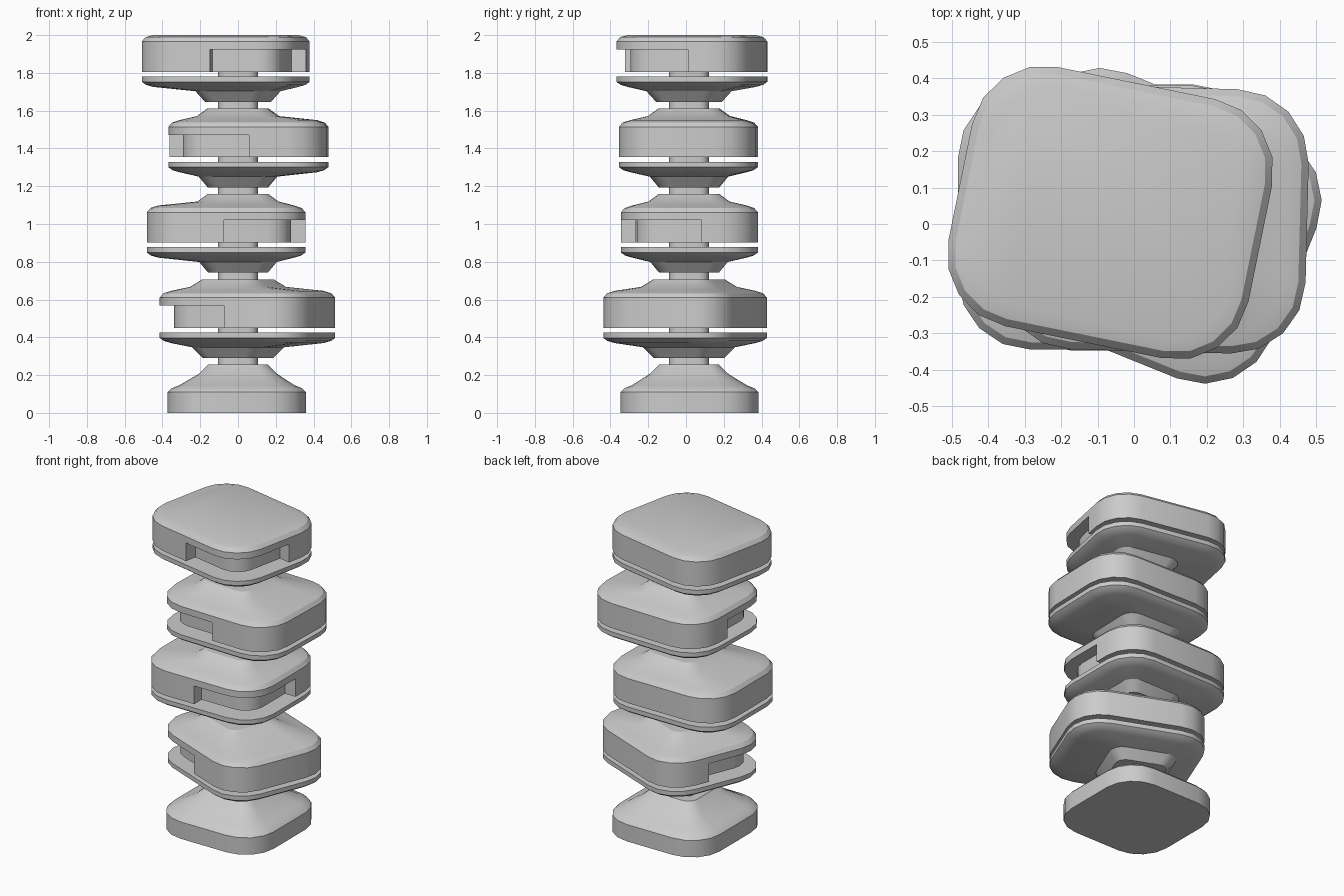
import bpy, bmesh
from math import sin, cos, pi, radians

if "Cube" in bpy.data.objects:
    bpy.data.objects.remove(bpy.data.objects["Cube"])

AXIS = (0.0, 0.016)      # centre line of the necks
W, H, R = 0.84, 0.725, 0.2   # block footprint and corner radius


def outline(c, w, h, r, deg, seg=4):
    """Rounded rectangle, rotated about its centre."""
    a = radians(deg)
    pts = []
    for k, (sx, sy) in enumerate([(1, 1), (-1, 1), (-1, -1), (1, -1)]):
        for i in range(seg + 1):
            t = (k + i / seg) * pi / 2
            u = sx * (w / 2 - r) + r * cos(t)
            v = sy * (h / 2 - r) + r * sin(t)
            pts.append((c[0] + u * cos(a) - v * sin(a), c[1] + u * sin(a) + v * cos(a)))
    return pts


def loft(name, rings):
    """Closed solid through a list of (z, outline)."""
    bm = bmesh.new()
    loops = [[bm.verts.new((x, y, z)) for x, y in pts] for z, pts in rings]
    n = len(loops[0])
    for a, b in zip(loops, loops[1:]):
        for i in range(n):
            j = (i + 1) % n
            bm.faces.new((a[i], a[j], b[j], b[i]))
    bm.faces.new(loops[0])
    bm.faces.new(loops[-1])
    bmesh.ops.recalc_face_normals(bm, faces=bm.faces)
    me = bpy.data.meshes.new(name)
    bm.to_mesh(me)
    bm.free()
    ob = bpy.data.objects.new(name, me)
    bpy.context.collection.objects.link(ob)
    return ob


def select(ob):
    bpy.ops.object.select_all(action='DESELECT')
    ob.select_set(True)
    bpy.context.view_layer.objects.active = ob


def smooth(ob):
    select(ob)
    bpy.ops.object.shade_smooth_by_angle(angle=radians(28))


def neck(name, z0, z1):
    smooth(loft(name, [(z, outline(AXIS, 0.21, 0.21, 0.05, 0))
                       for z in (z0 - 0.004, z1 + 0.004)]))


def shell(c, w, h, deg):
    """Helpers giving the inset outer outline and the square hub outline."""
    out = lambda d: outline(c, w - 2 * d, h - 2 * d, R - d, deg)
    hub = lambda half: outline(AXIS, 2 * half, 2 * half, half * 0.4, deg)
    return out, hub


def cut_notch(body, c, deg, z0, z1, side):
    """Recess wrapping one front corner of a block."""
    u0, v1, d, r = -0.012, 0.065, 0.077, R - 0.077
    x1, y0 = W / 2 - d, -H / 2 + d
    pts = [(u0, y0), (u0, -0.7), (0.7, -0.7), (0.7, v1), (x1, v1)]
    pts += [(x1 - r + r * cos(i * pi / 8), y0 + r - r * sin(i * pi / 8)) for i in range(5)]
    a = radians(deg)
    world = [(c[0] + side * u * cos(a) - v * sin(a), c[1] + side * u * sin(a) + v * cos(a))
             for u, v in pts]
    cutter = loft("notch_cutter", [(z0 - 0.01, world), (z1, world)])
    cutter.hide_render = True
    select(body)
    m = body.modifiers.new("notch", 'BOOLEAN')
    m.operation, m.solver, m.object = 'DIFFERENCE', 'EXACT', cutter
    bpy.ops.object.modifier_apply(modifier=m.name)
    bpy.data.objects.remove(cutter, do_unlink=True)


# Base foot
out, hub = shell((-0.006, 0.018), 0.732, 0.73, 0)
smooth(loft("base", [(0, out(0)), (0.11, out(0)), (0.13, out(0.02)), (0.146, out(0.06)),
                     (0.205, hub(0.21)), (0.255, hub(0.158))]))

# Four tiers: centre, rotation, side of the notched corner
tiers = [((0.05, -0.005), -22, -1), ((-0.063, 0.018), 0, 1),
         ((0.055, 0.013), -1.5, -1), ((-0.065, 0.031), -11.5, 1)]
below = 0.255
for i, (c, deg, side) in enumerate(tiers):
    zt = 0.425 + 0.452 * i
    zb = zt + 0.025
    out, hub = shell(c, W, H, deg)
    n = i + 1
    # Lower plate with hub, and the necks below and above it
    smooth(loft(f"plate_{n}", [(zt - 0.135, hub(0.158)), (zt - 0.078, hub(0.205)),
                               (zt - 0.055, out(0.06)), (zt - 0.044, out(0.022)),
                               (zt - 0.028, out(0)), (zt, out(0))]))
    neck(f"neck_{n}", below, zt - 0.135)
    neck(f"gap_neck_{n}", zt, zb)
    # Upper block: last one has a flat rounded top, others rise to a hub
    rings = [(zb, out(0)), (zb + 0.16, out(0)), (zb + 0.183, out(0.02))]
    if n == len(tiers):
        rings += [(2.0, out(0.06))]
    else:
        rings += [(zb + 0.196, out(0.06)), (zb + 0.217, hub(0.215)), (zb + 0.257, hub(0.16))]
    block = loft(f"block_{n}", rings)
    cut_notch(block, c, deg, zb, zb + 0.118, side)
    smooth(block)
    below = zb + 0.257
